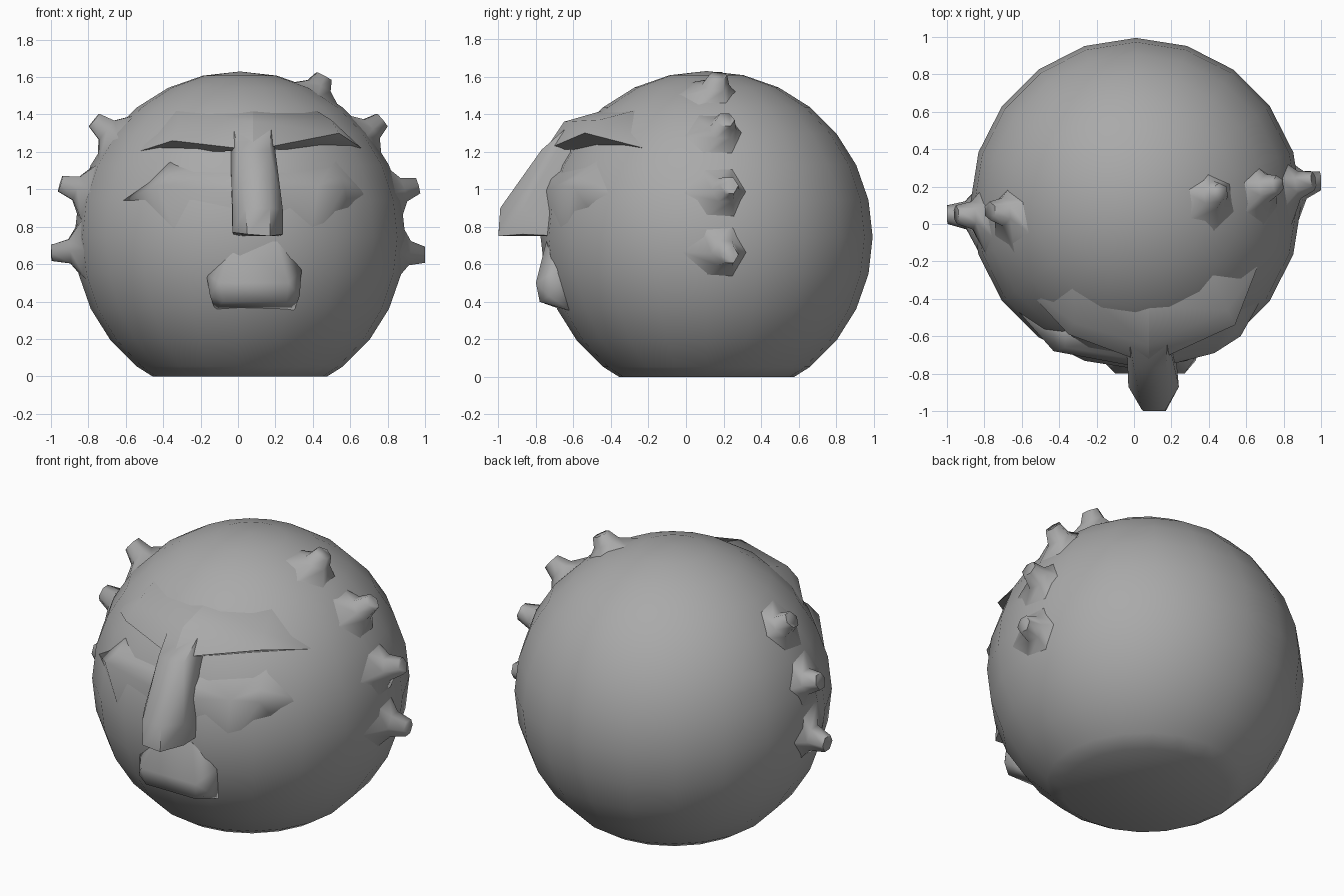
import bpy, bmesh
from mathutils import Vector
from math import cos, sin, tau

CENTRE = Vector((0.01, 0.11, 0.745))
R = 0.885

GREY = bpy.data.materials.new("dark_grey")
GREY.diffuse_color = (0.4, 0.4, 0.4, 1)


def finish(bm, name, angle):
    bmesh.ops.recalc_face_normals(bm, faces=bm.faces)
    me = bpy.data.meshes.new(name)
    bm.to_mesh(me)
    bm.free()
    me.materials.append(GREY)
    ob = bpy.data.objects.new(name, me)
    bpy.context.collection.objects.link(ob)
    bpy.ops.object.select_all(action='DESELECT')
    ob.select_set(True)
    bpy.context.view_layer.objects.active = ob
    bpy.ops.object.shade_smooth_by_angle(angle=angle)
    return ob


def hull(name, pts, angle=1.0):
    bm = bmesh.new()
    for p in pts:
        bm.verts.new(p)
    res = bmesh.ops.convex_hull(bm, input=bm.verts)
    junk = [g for g in res["geom_interior"] if isinstance(g, bmesh.types.BMVert)]
    bmesh.ops.delete(bm, geom=junk, context='VERTS')
    return finish(bm, name, angle)


# Round head with a flat underside
bm = bmesh.new()
bmesh.ops.create_uvsphere(bm, u_segments=20, v_segments=14, radius=R)
bmesh.ops.translate(bm, verts=bm.verts, vec=CENTRE)
cut = bmesh.ops.bisect_plane(bm, geom=bm.verts[:] + bm.edges[:] + bm.faces[:],
                             plane_co=(0, 0, 0), plane_no=(0, 0, 1), clear_inner=True)
rim = [g for g in cut["geom_cut"] if isinstance(g, bmesh.types.BMEdge)]
bmesh.ops.contextual_create(bm, geom=rim)
finish(bm, "head", 1.0)

# Nose: narrow bridge widening to blunt nostrils
hull("nose", [(-0.03, -0.60, 1.36), (0.18, -0.60, 1.36), (0.0, -0.77, 1.21), (0.17, -0.77, 1.21),
              (-0.04, -0.62, 1.21), (0.19, -0.62, 1.21),
              (0.04, -0.99, 0.90), (0.17, -0.99, 0.90), (0.05, -1.0, 0.76), (0.17, -1.0, 0.75),
              (-0.03, -0.87, 0.91), (0.24, -0.87, 0.89), (-0.03, -0.87, 0.77), (0.24, -0.87, 0.76),
              (-0.02, -0.66, 0.75), (0.22, -0.66, 0.75)])

# Brow ridges overhanging the eyes, fading into the temples
hull("left_brow", [(-0.35, -0.59, 1.26), (0.08, -0.75, 1.21), (-0.32, -0.53, 1.35),
                   (0.08, -0.65, 1.36), (-0.60, -0.32, 1.18), (-0.33, -0.32, 1.43),
                   (0.08, -0.44, 1.42), (0.08, -0.40, 1.21)])
hull("right_brow", [(0.54, -0.54, 1.30), (0.08, -0.75, 1.21), (0.50, -0.46, 1.37),
                    (0.08, -0.65, 1.36), (0.66, -0.23, 1.22), (0.42, -0.27, 1.42),
                    (0.08, -0.44, 1.42), (0.08, -0.40, 1.21)])

# Lower lids running down into the cheeks
hull("left_lid", [(-0.37, -0.66, 1.08), (0.05, -0.73, 1.07), (-0.36, -0.54, 1.17),
                  (0.05, -0.60, 1.17), (-0.43, -0.68, 1.02), (0.05, -0.77, 0.98),
                  (-0.47, -0.60, 0.92), (-0.66, -0.42, 0.92), (-0.30, -0.69, 0.68),
                  (0.05, -0.74, 0.78), (-0.46, -0.45, 1.05), (0.05, -0.45, 0.95)])
hull("right_lid", [(0.55, -0.57, 1.07), (0.12, -0.73, 1.07), (0.52, -0.46, 1.16),
                   (0.12, -0.60, 1.17), (0.57, -0.60, 1.01), (0.43, -0.69, 1.02),
                   (0.12, -0.77, 0.98), (0.59, -0.52, 0.90), (0.71, -0.35, 0.96),
                   (0.38, -0.655, 0.68), (0.12, -0.74, 0.78), (0.56, -0.35, 1.0),
                   (0.12, -0.45, 0.95)])

# Pouting mouth below the nose
hull("mouth", [(0.0, -0.745, 0.72), (0.21, -0.745, 0.72), (-0.17, -0.71, 0.55), (0.34, -0.69, 0.57),
               (-0.10, -0.80, 0.50), (0.27, -0.80, 0.50), (-0.15, -0.75, 0.43), (0.33, -0.73, 0.43),
               (-0.08, -0.78, 0.40), (0.26, -0.78, 0.40), (-0.12, -0.64, 0.35), (0.30, -0.61, 0.35),
               (0.08, -0.50, 0.60)])

# Stubby knobs with flared roots along both sides of the head
TIPS = [(1.0, 0.23, 0.65), (0.96, 0.23, 1.02), (0.77, 0.21, 1.37), (0.46, 0.17, 1.605),
        (-1.0, 0.05, 0.66), (-0.95, 0.05, 1.03), (-0.77, 0.07, 1.37)]
SIDES = 6
for i, tip in enumerate(TIPS):
    out = (Vector(tip) - CENTRE).normalized()
    reach = (Vector(tip) - CENTRE).length
    rot = out.to_track_quat('Z', 'Y').to_matrix()
    bm = bmesh.new()
    rings = []
    for radius, dist, slide in ((0.18, 0.845, -0.05), (0.075, 0.915, -0.01), (0.05, reach, 0)):
        ring = []
        for k in range(SIDES):
            a = tau * k / SIDES
            p = rot @ Vector((radius * cos(a), radius * sin(a), dist)) + CENTRE
            p.y += slide
            p.x = max(-1.0, min(1.0, p.x))
            ring.append(bm.verts.new(p))
        rings.append(ring)
    for lo, hi in zip(rings, rings[1:]):
        for k in range(SIDES):
            n = (k + 1) % SIDES
            bm.faces.new((lo[k], lo[n], hi[n], hi[k]))
    bm.faces.new(rings[0][::-1])
    bm.faces.new(rings[-1])
    finish(bm, f"side_knob_{i + 1}", 1.3)
